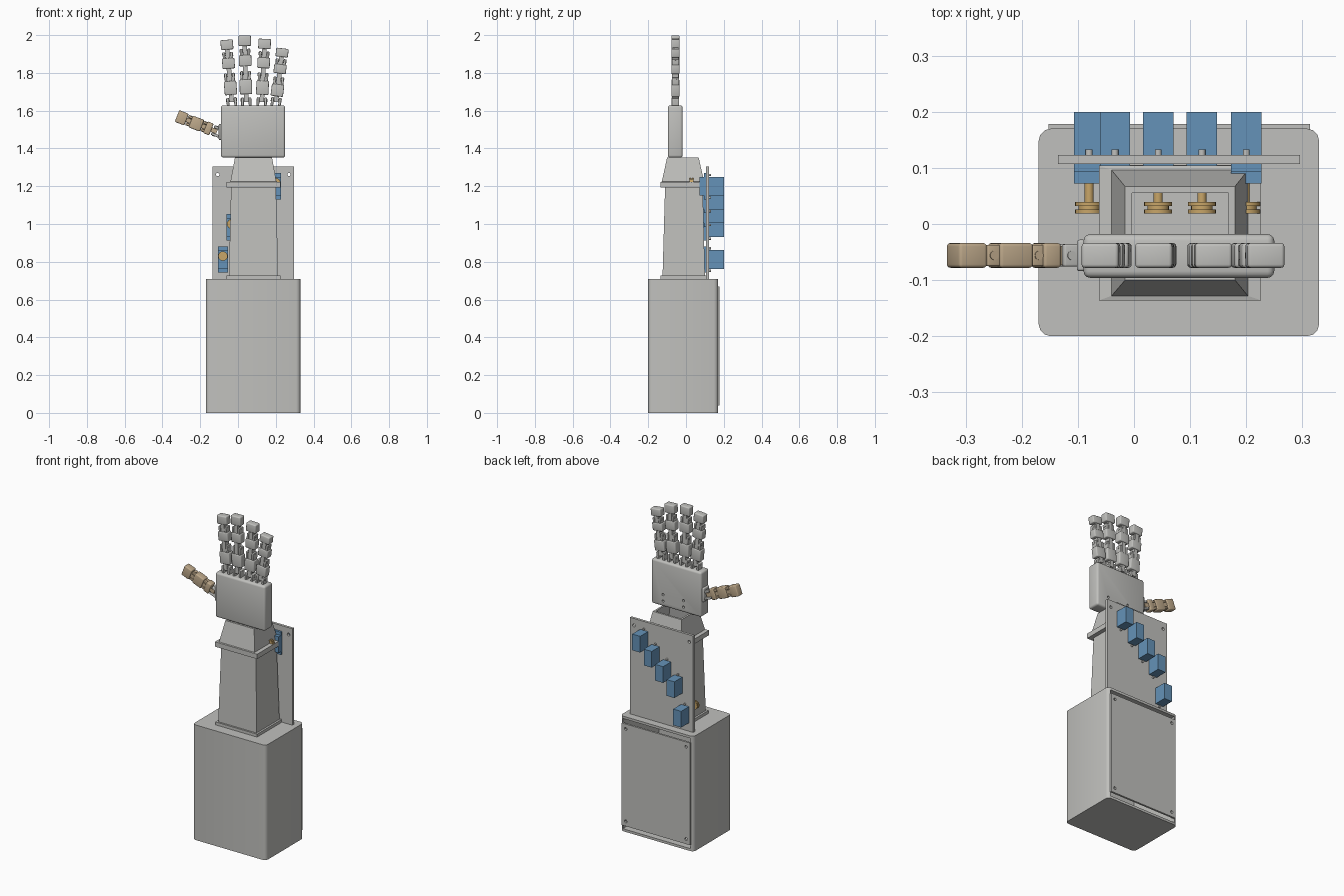
import bpy, bmesh, math
from mathutils import Vector, Matrix

if "Cube" in bpy.data.objects:
    bpy.data.objects.remove(bpy.data.objects["Cube"])


def material(name, rgb):
    m = bpy.data.materials.new(name)
    m.use_nodes = True
    m.diffuse_color = (*rgb, 1)
    m.node_tree.nodes["Principled BSDF"].inputs["Base Color"].default_value = (*rgb, 1)
    return m


GREY = material("light grey plastic", (0.53, 0.53, 0.51))
BLUE = material("blue motor", (0.13, 0.29, 0.48))
TAN = material("tan plastic", (0.52, 0.40, 0.26))
GOLD = material("golden pulley", (0.58, 0.38, 0.14))


def finish(bm, name, mat, smooth=False):
    bmesh.ops.recalc_face_normals(bm, faces=bm.faces)
    mesh = bpy.data.meshes.new(name)
    bm.to_mesh(mesh)
    bm.free()
    mesh.materials.append(mat)
    ob = bpy.data.objects.new(name, mesh)
    bpy.context.collection.objects.link(ob)
    if smooth:
        activate(ob)
        bpy.ops.object.shade_smooth_by_angle(angle=math.radians(35))
    return ob


def activate(ob):
    bpy.ops.object.select_all(action="DESELECT")
    ob.select_set(True)
    bpy.context.view_layer.objects.active = ob


def add_box(bm, x, y, z, bevel=0, upright_only=False, matrix=Matrix()):
    """Box from (low, high) pairs, with optional rounded edges."""
    verts = bmesh.ops.create_cube(bm, size=1)["verts"]
    for v in verts:
        v.co = Vector([r[0] + (c + 0.5) * (r[1] - r[0]) for c, r in zip(v.co, (x, y, z))])
    if bevel:
        edges = {e for v in verts for e in v.link_edges}
        if upright_only:
            edges = [e for e in edges if abs(e.verts[0].co.z - e.verts[1].co.z) > 0.01]
        old = set(bm.verts) - set(verts)
        bmesh.ops.bevel(bm, geom=list(edges), offset=bevel, segments=3, profile=0.5, affect="EDGES")
        verts = [v for v in bm.verts if v not in old]
    bmesh.ops.transform(bm, matrix=matrix, verts=verts)


def add_rod(bm, centre, radius, length, axis="Y", matrix=Matrix()):
    turn = Matrix.Rotation(math.pi / 2, 4, "X" if axis == "Y" else "Y")
    bmesh.ops.create_cone(bm, cap_ends=True, segments=24, radius1=radius, radius2=radius, depth=length,
                          matrix=matrix @ Matrix.Translation(centre) @ turn)


def box(name, mat, x, y, z, bevel=0, upright_only=False):
    bm = bmesh.new()
    add_box(bm, x, y, z, bevel, upright_only)
    return finish(bm, name, mat, bevel > 0)


def loop_loft(name, mat, rings):
    """Hollow rectangular shell: rings run up the outside and down the inside."""
    bm = bmesh.new()
    loops = [[bm.verts.new(p) for p in ((a, c, z), (b, c, z), (b, d, z), (a, d, z))]
             for a, b, c, d, z in rings]
    for low, high in zip(loops, loops[1:] + loops[:1]):
        for i in range(4):
            j = (i + 1) % 4
            bm.faces.new((low[i], low[j], high[j], high[i]))
    return finish(bm, name, mat)


def cut(ob, cutter):
    cutter.hide_render = True
    mod = ob.modifiers.new("cut", "BOOLEAN")
    mod.object = cutter
    mod.solver = "EXACT"
    activate(ob)
    bpy.ops.object.modifier_apply(modifier=mod.name)
    bpy.data.objects.remove(cutter)


def drill(ob, points, y, radius=0.009, depth=0.05):
    bm = bmesh.new()
    for x, z in points:
        add_rod(bm, (x, y, z), radius, depth)
    cut(ob, finish(bm, "hole_cutter", GREY))


# Hollow base with a screwed rear cover
base = box("base_housing", GREY, (-0.17, 0.33), (-0.2, 0.17), (0, 0.71), 0.022, True)
cut(base, box("base_cutter", GREY, (-0.15, 0.312), (-0.18, 0.3), (0.015, 0.695)))
cover = box("rear_cover", GREY, (-0.152, 0.314), (0.166, 0.178), (0.04, 0.67))
drill(cover, [(x, z) for x in (-0.125, 0.287) for z in (0.07, 0.64)], 0.172)

# Tapered hollow forearm on a foot flange
loop_loft("forearm_flange", GREY, [(-0.06, 0.225, -0.135, 0.105, 0.71), (-0.06, 0.225, -0.135, 0.105, 0.728),
                                   (-0.03, 0.195, -0.105, 0.08, 0.728), (-0.03, 0.195, -0.105, 0.08, 0.71)])
loop_loft("forearm", GREY, [(-0.048, 0.213, -0.124, 0.1, 0.728), (-0.036, 0.2, -0.11, 0.088, 1.225),
                            (-0.024, 0.188, -0.098, 0.076, 1.225), (-0.036, 0.2, -0.112, 0.088, 0.728)])

# Wrist cuff
loop_loft("wrist_cuff", GREY, [(-0.062, 0.226, -0.136, 0.104, 1.192), (-0.062, 0.226, -0.136, 0.104, 1.222),
                               (-0.04, 0.203, -0.128, 0.096, 1.224), (-0.016, 0.18, -0.1, 0.067, 1.352),
                               (-0.004, 0.168, -0.088, 0.055, 1.352), (-0.036, 0.2, -0.11, 0.088, 1.192)])

# Motor mounting plate
plate = box("motor_plate", GREY, (-0.135, 0.296), (0.107, 0.123), (0.71, 1.305))
drill(plate, [(x, 1.262) for x in (-0.108, 0.27)], 0.115)

# Motors with mounting ears, shafts and grooved pulleys
for i, (x, z) in enumerate([(0.2, 1.2), (0.121, 1.128), (0.043, 1.055), (-0.034, 0.982), (-0.08, 0.812)]):
    bm = bmesh.new()
    add_box(bm, (x - 0.027, x + 0.027), (0.072, 0.2), (z - 0.05, z + 0.05))
    add_box(bm, (x - 0.027, x + 0.027), (0.094, 0.107), (z - 0.07, z + 0.07))
    finish(bm, f"motor_{i + 1}", BLUE)
    bm = bmesh.new()
    add_rod(bm, (x, 0.055, z + 0.018), 0.008, 0.05)
    for y, r in ((0.022, 0.025), (0.029, 0.019), (0.036, 0.025)):
        add_rod(bm, (x, y, z + 0.018), r, 0.007)
    finish(bm, f"pulley_{i + 1}", GOLD, True)
    bm = bmesh.new()
    for dz in (-0.06, 0.06):
        add_rod(bm, (x, 0.126, z + dz), 0.006, 0.014)
    finish(bm, f"motor_screws_{i + 1}", GREY, True)

# Palm
palm = box("palm", GREY, (-0.09, 0.25), (-0.096, -0.018), (1.352, 1.628), 0.012)
drill(palm, [(x, z) for x in (0.03, 0.17) for z in (1.385, 1.425)], -0.018, 0.007, 0.03)


def digit(name, mat, start, end, parts):
    """Jointed digit: wide blocks linked by a tongue, a fork and a hinge pin."""
    start, end = Vector((start[0], -0.056, start[1])), Vector((end[0], -0.056, end[1]))
    way = end - start
    frame = Matrix.Translation(start) @ Matrix.Rotation(math.atan2(way.x, way.z), 4, "Y")
    size = way.length
    y = (-0.022, 0.022)
    # Knuckle
    bm = bmesh.new()
    for s in (-1, 1):
        add_box(bm, sorted((s * 0.013, s * 0.027)), (-0.02, 0.02), (-0.012, 0.042), 0.004, matrix=frame)
    add_rod(bm, (0, 0, 0.028), 0.008, 0.058, "X", frame)
    finish(bm, name + "_knuckle", GREY, True)
    # Links
    bm = bmesh.new()
    previous = 0.018
    for low, high in parts:
        low, high = low * size, high * size
        add_box(bm, (-0.033, 0.033), y, (low, high), 0.006, matrix=frame)
        add_box(bm, (-0.012, 0.012), (-0.017, 0.017), (previous, low + 0.005), matrix=frame)
        if previous > 0.02:
            middle = (previous + low) / 2
            for s in (-1, 1):
                add_box(bm, sorted((s * 0.014, s * 0.027)), (-0.019, 0.019),
                        (previous, middle + 0.012), 0.003, matrix=frame)
            add_rod(bm, (0, 0, middle), 0.008, 0.058, "X", frame)
        previous = high - 0.005
    finish(bm, name + "_links", mat, True)


# Fingers
FINGER = [(0.16, 0.37), (0.56, 0.72), (0.85, 1)]
for name, start, end in (("index_finger", -0.032, (-0.061, 1.975)), ("middle_finger", 0.044, (0.035, 1.998)),
                         ("ring_finger", 0.125, (0.142, 1.98)), ("little_finger", 0.199, (0.236, 1.93))):
    digit(name, GREY, (start, 1.628), end, FINGER)

# Thumb and its mounting pad
box("thumb_mount", GREY, (-0.102, -0.085), (-0.084, -0.028), (1.445, 1.53), 0.005)
digit("thumb", TAN, (-0.095, 1.482), (-0.323, 1.572), [(0.2, 0.34), (0.42, 0.68), (0.78, 1)])
